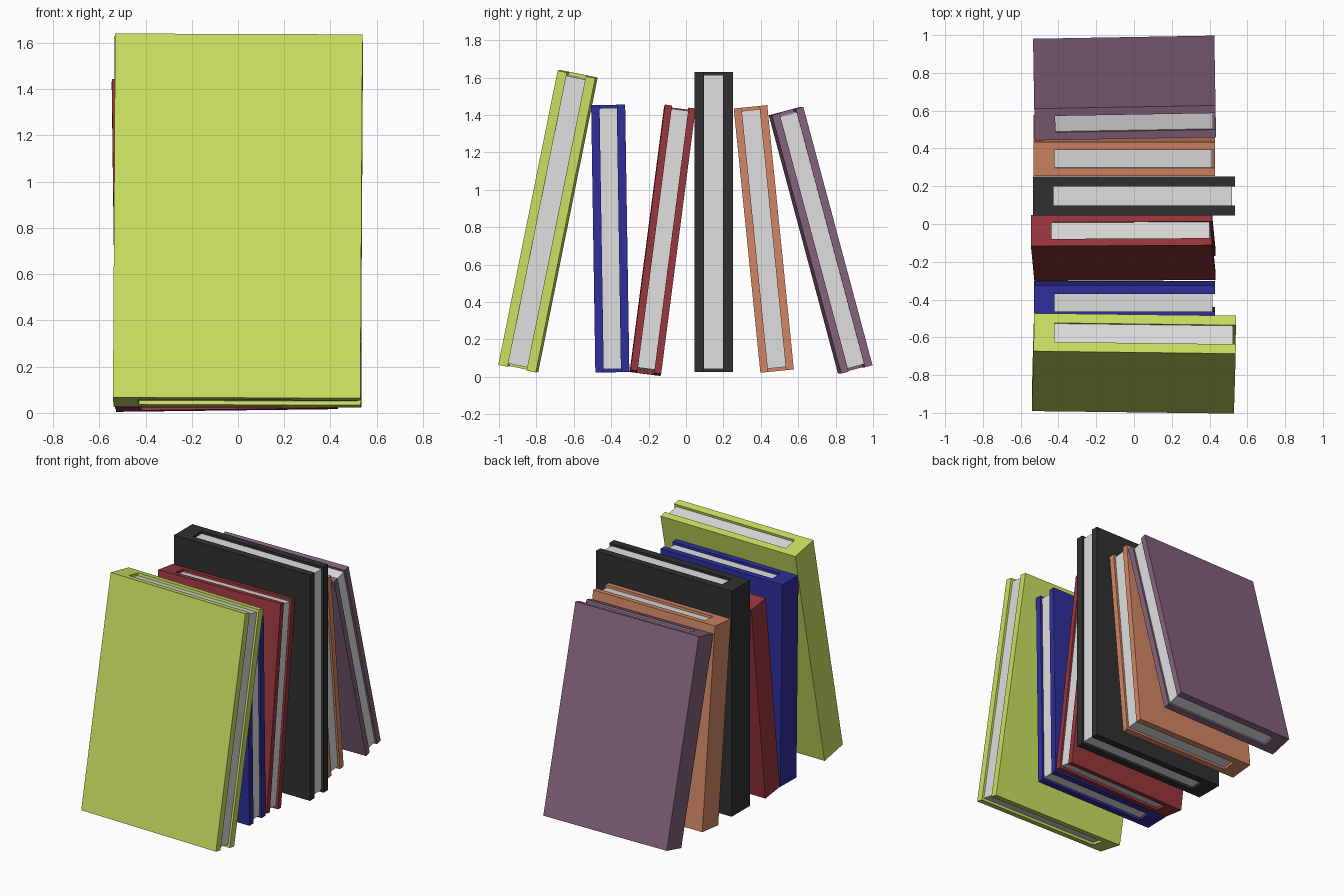
import bpy
import bmesh
from math import radians

if "Cube" in bpy.data.objects:
    bpy.data.objects.remove(bpy.data.objects["Cube"], do_unlink=True)


def material(name, rgb):
    mat = bpy.data.materials.new(name)
    mat.use_nodes = True
    mat.diffuse_color = (*rgb, 1)
    mat.node_tree.nodes["Principled BSDF"].inputs["Base Color"].default_value = (*rgb, 1)
    return mat


def prism(name, outline, height, mat, place, turn):
    """Extrude a plan outline upward, centred on its own origin."""
    bm = bmesh.new()
    face = bm.faces.new([bm.verts.new((x, y, -height / 2)) for x, y in outline])
    grown = bmesh.ops.extrude_face_region(bm, geom=[face])["geom"]
    top = [v for v in grown if isinstance(v, bmesh.types.BMVert)]
    bmesh.ops.translate(bm, verts=top, vec=(0, 0, height))
    bmesh.ops.recalc_face_normals(bm, faces=bm.faces)
    mesh = bpy.data.meshes.new(name)
    bm.to_mesh(mesh)
    bm.free()
    mesh.materials.append(mat)
    obj = bpy.data.objects.new(name, mesh)
    obj.location = place
    obj.rotation_euler = [radians(a) for a in turn]
    bpy.context.collection.objects.link(obj)


paper = material("paper", (0.74, 0.74, 0.74))


def book(name, rgb, size, board, place, turn):
    width, thick, height = size
    w, t = width / 2, thick / 2
    inner = t - board                  # half thickness of the page block
    spine = -w + 0.11                  # inside face of the spine
    # Cover: two boards joined by a thick spine, open at the fore edge
    cover = [(-w, -t), (w, -t), (w, -inner), (spine, -inner),
             (spine, inner), (w, inner), (w, t), (-w, t)]
    prism(name + "_cover", cover, height, material(name, rgb), place, turn)
    # Pages: set back from the open edges
    edge = w - 0.015
    pages = [(spine, -inner), (edge, -inner), (edge, inner), (spine, inner)]
    prism(name + "_pages", pages, height - 0.035, paper, place, turn)


# Books from front to back: colour, size, board thickness, centre, lean
book("lime_book", (0.59, 0.76, 0.12), (1.07, 0.205, 1.605), 0.051,
     (0, -0.738, 0.832), (-11.4, 0.2, -0.7))
book("blue_book", (0.028, 0.028, 0.33), (0.96, 0.182, 1.43), 0.045,
     (-0.05, -0.405, 0.739), (0.9, 0, 0))
book("red_book", (0.32, 0.038, 0.047), (0.96, 0.165, 1.43), 0.038,
     (-0.057, -0.125, 0.73), (-7.4, -0.7, 0.3))
book("black_book", (0.03, 0.03, 0.03), (1.07, 0.205, 1.605), 0.052,
     (0, 0.148, 0.828), (0, 0, 0))
book("orange_book", (0.65, 0.24, 0.13), (0.96, 0.18, 1.42), 0.042,
     (-0.052, 0.416, 0.737), (5.75, 0, 0))
book("purple_book", (0.235, 0.125, 0.205), (0.96, 0.174, 1.43), 0.042,
     (-0.05, 0.72, 0.73), (15, 0, 1))
